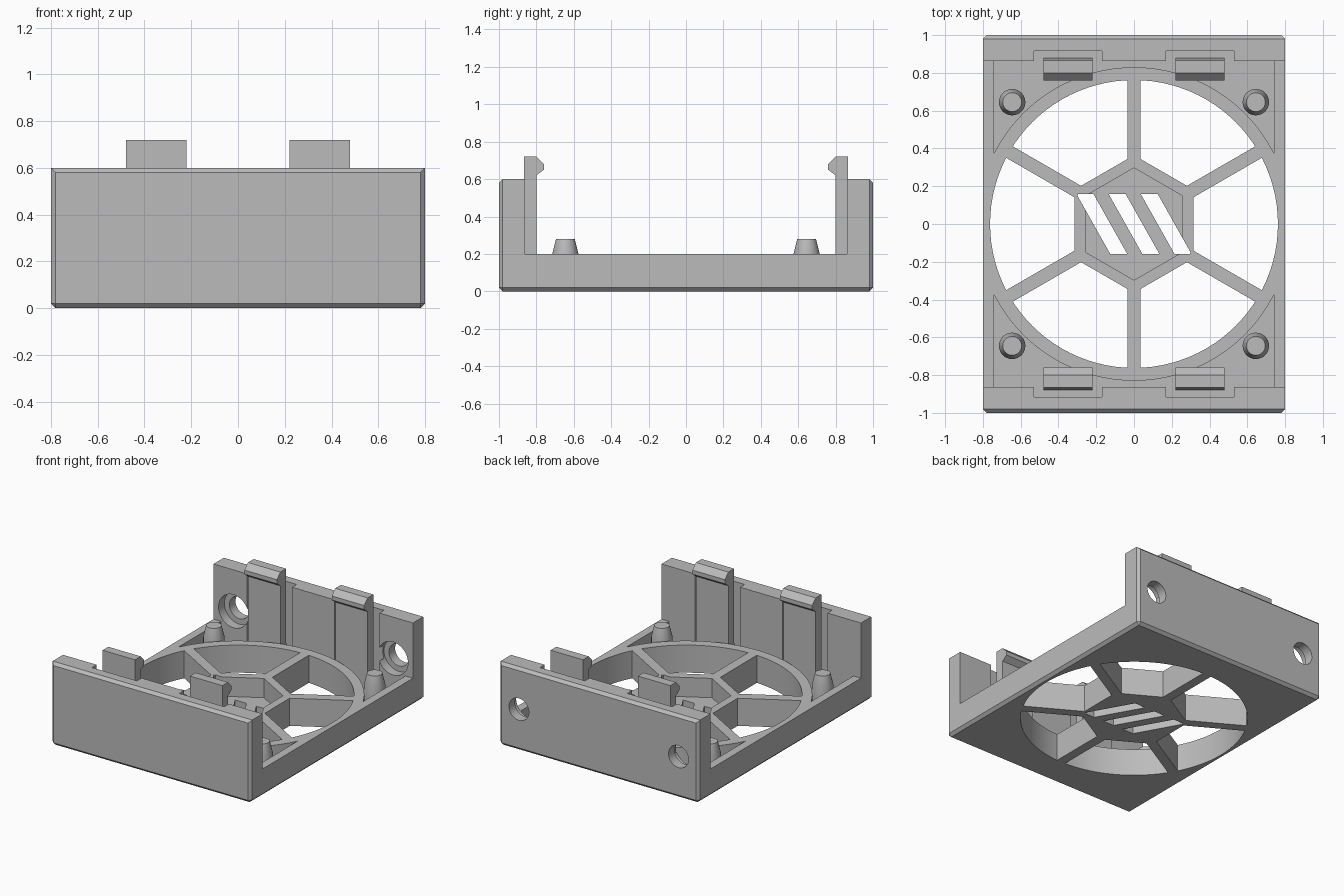
import bpy, bmesh, math
from mathutils import Matrix, Vector

if "Cube" in bpy.data.objects:
    bpy.data.objects.remove(bpy.data.objects["Cube"], do_unlink=True)

grey = bpy.data.materials.new("plain grey")
grey.use_nodes = True
grey.diffuse_color = (0.5, 0.5, 0.5, 1)
grey.node_tree.nodes["Principled BSDF"].inputs["Base Color"].default_value = (0.5, 0.5, 0.5, 1)

RAIL, FLOOR, WALL = 0.2, 0.06, 0.862   # rail height, pocket floor, inner wall face


def finish(name, bm):
    bmesh.ops.recalc_face_normals(bm, faces=bm.faces)
    mesh = bpy.data.meshes.new(name)
    bm.to_mesh(mesh)
    bm.free()
    mesh.materials.append(grey)
    obj = bpy.data.objects.new(name, mesh)
    bpy.context.collection.objects.link(obj)
    return obj


def prism(name, points, low, high, frame=Matrix()):
    """Extrude a flat outline from low to high along the frame's z."""
    bm = bmesh.new()
    face = bm.faces.new([bm.verts.new((a, b, low)) for a, b in points])
    new = bmesh.ops.extrude_face_region(bm, geom=[face])["geom"]
    verts = [v for v in new if isinstance(v, bmesh.types.BMVert)]
    bmesh.ops.translate(bm, verts=verts, vec=(0, 0, high - low))
    bm.transform(frame)
    return finish(name, bm)


def box(name, x0, x1, y0, y1, z0, z1):
    return prism(name, [(x0, y0), (x1, y0), (x1, y1), (x0, y1)], z0, z1)


def ngon(radius, sides, start=0.0):
    return [(radius * math.cos(start + math.tau * i / sides),
             radius * math.sin(start + math.tau * i / sides)) for i in range(sides)]


def cut(target, *cutters):
    for cutter in cutters:
        cutter.hide_render = True
        mod = target.modifiers.new("cut", 'BOOLEAN')
        mod.operation, mod.solver, mod.object = 'DIFFERENCE', 'EXACT', cutter
        bpy.context.view_layer.objects.active = target
        bpy.ops.object.modifier_apply(modifier=mod.name)
        bpy.data.objects.remove(cutter, do_unlink=True)


def smooth(obj):
    bpy.ops.object.select_all(action='DESELECT')
    obj.select_set(True)
    bpy.context.view_layer.objects.active = obj
    bpy.ops.object.shade_smooth_by_angle(angle=math.radians(25))


# Chamfered block that becomes the tray with its two end walls
bm = bmesh.new()
bmesh.ops.create_cube(bm, size=1)
bm.transform(Matrix.Translation((0, 0, 0.3)) @ Matrix.Diagonal((1.6, 2, 0.6, 1)))
edges = [e for e in bm.edges
         if not (all(v.co.z > 0.5 for v in e.verts)
                 and abs(e.verts[0].co.y - e.verts[1].co.y) > 1)]
bmesh.ops.bevel(bm, geom=edges, offset=0.02, segments=1, affect='EDGES')
frame = finish("tray_frame", bm)

# Interior, corner pockets around the ring, and the round opening
cut(frame, box("interior", -1, 1, -WALL, WALL, RAIL, 1))
pocket = box("pocket", -0.74, 0.74, -WALL, WALL, FLOOR, 0.25)
cut(pocket, prism("ring_keep", ngon(0.83, 96), -1, 1))
cut(frame, pocket, prism("opening", ngon(0.762, 96), -1, 1))

# Notches in the end walls behind the clips
for side in (-1, 1):
    for x in (-0.35, 0.35):
        y0, y1 = sorted((side * 0.85, side * 0.915))
        cut(frame, box("notch", x - 0.18, x + 0.18, y0, y1, FLOOR, 1))

# Counterbored screw holes in the back wall
for x in (-0.64, 0.64):
    axis = Matrix.Translation((x, 0, 0.3)) @ Matrix.Rotation(-math.pi / 2, 4, 'X')
    cut(frame, prism("bore", ngon(0.12, 40), 0.84, 0.93, axis),
        prism("hole", ngon(0.08, 40), 0.84, 1.1, axis))
smooth(frame)

# Hexagonal hub with a recessed plate and slanted vent slots
hub = prism("hub", ngon(0.364, 6, math.pi / 2), 0, RAIL)
cut(hub, prism("hub_recess", ngon(0.297, 6, math.pi / 2), FLOOR, 1))
for x in (-0.17, 0, 0.17):
    cut(hub, prism("slot", [(x - 0.135, 0.16), (x - 0.045, 0.16),
                            (x + 0.135, -0.16), (x + 0.045, -0.16)], -1, 1))

# Six spokes joining hub and ring
for i in range(6):
    turn = Matrix.Rotation(math.pi / 6 + i * math.pi / 3, 4, 'Z')
    prism(f"spoke_{i + 1}", [(0.335, -0.035), (0.77, -0.035), (0.77, 0.035), (0.335, 0.035)],
          0, RAIL, turn)

# Spring clips with hooked tips, two on each end
clip = [(0.80, FLOOR - 0.02), (0.80, 0.62), (0.76, 0.65), (0.76, 0.68), (0.80, 0.72),
        (0.865, 0.72), (0.865, 0.2), (0.88, FLOOR - 0.02)]
upright = Matrix(((0, 0, 1, 0), (1, 0, 0, 0), (0, 1, 0, 0), (0, 0, 0, 1)))
for side, end in ((-1, "front"), (1, "back")):
    for x, hand in ((-0.35, "right"), (0.35, "left")):
        prism(f"{end}_{hand}_clip", [(side * y, z) for y, z in clip],
              x - 0.13, x + 0.13, upright)

# Tapered locating posts in the corners
for sy, end in ((-1, "front"), (1, "back")):
    for sx, hand in ((-1, "right"), (1, "left")):
        bm = bmesh.new()
        for r0, r1, z0, z1 in ((0.07, 0.07, FLOOR - 0.02, RAIL), (0.07, 0.05, RAIL, 0.28)):
            bmesh.ops.create_cone(bm, cap_ends=False, segments=32, radius1=r0, radius2=r1,
                                  depth=z1 - z0, matrix=Matrix.Translation((0, 0, (z0 + z1) / 2)))
        bmesh.ops.remove_doubles(bm, verts=bm.verts, dist=0.0001)
        bmesh.ops.holes_fill(bm, edges=[e for e in bm.edges if e.is_boundary], sides=0)
        bmesh.ops.translate(bm, verts=bm.verts, vec=Vector((sx * 0.645, sy * 0.645, 0)))
        smooth(finish(f"{end}_{hand}_post", bm))
